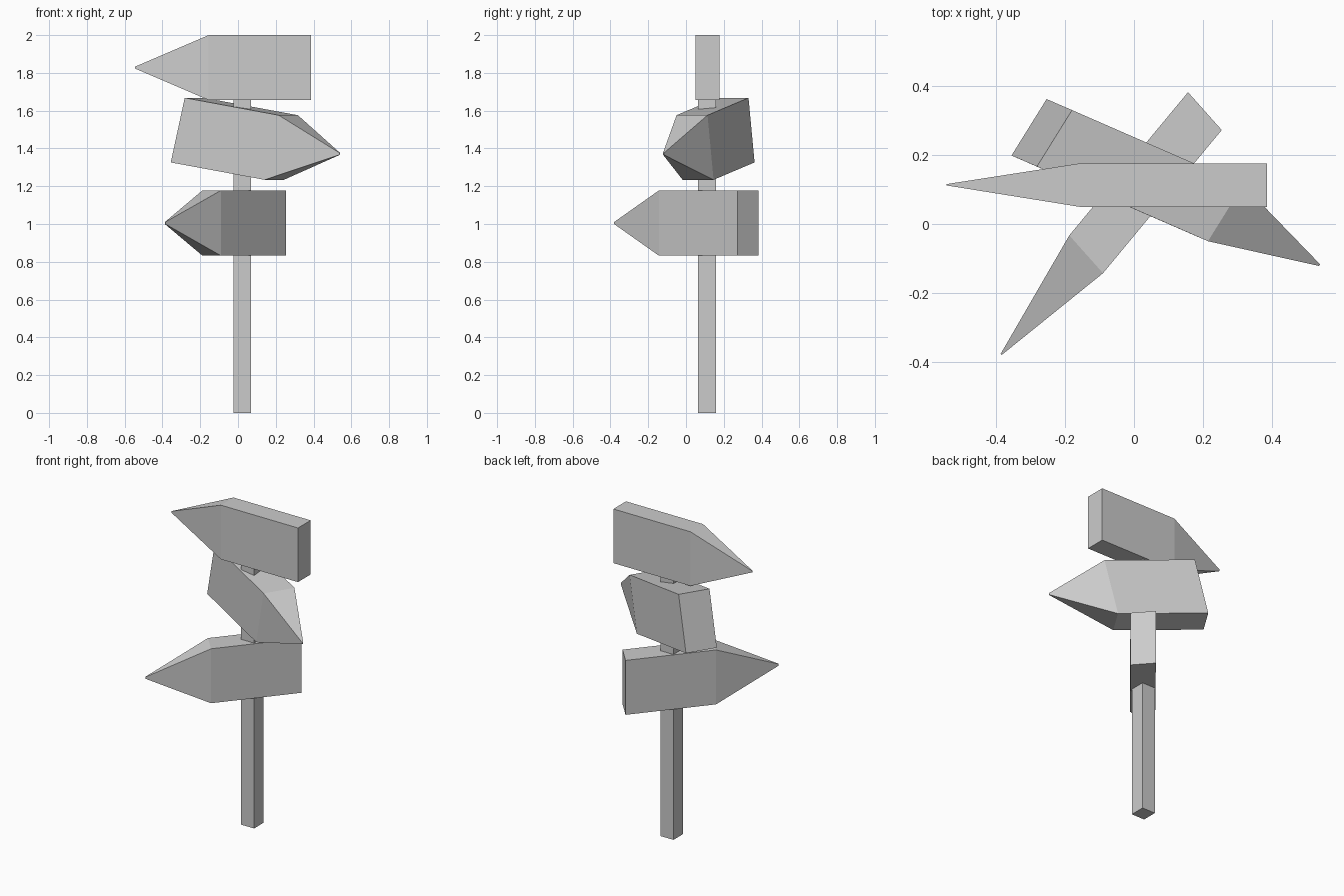
import bpy, bmesh
from mathutils import Vector as V

if "Cube" in bpy.data.objects:
    bpy.data.objects.remove(bpy.data.objects["Cube"])


def make_object(name, rings):
    """Loft matching four-sided rings into a closed flat-shaded solid."""
    bm = bmesh.new()
    loops = [[bm.verts.new(p) for p in ring] for ring in rings]
    bm.faces.new(loops[0])
    bm.faces.new(loops[-1])
    for a, b in zip(loops, loops[1:]):
        for i in range(4):
            j = (i + 1) % 4
            bm.faces.new((a[i], a[j], b[j], b[i]))
    bmesh.ops.recalc_face_normals(bm, faces=bm.faces)
    mesh = bpy.data.meshes.new(name)
    bm.to_mesh(mesh)
    bm.free()
    obj = bpy.data.objects.new(name, mesh)
    bpy.context.collection.objects.link(obj)
    return obj


def ring(centre, side, up, scale=1.0):
    """Four corners around a centre from half-width and half-height vectors."""
    c, s, u = V(centre), V(side) * scale, V(up) * scale
    return [c - s - u, c + s - u, c + s + u, c - s + u]


def arrow_board(name, end, shoulder, tip, side, up):
    make_object(name, [ring(end, side, up), ring(shoulder, side, up),
                       ring(tip, side, up, 0.03)])


# Square post, running up into the top board
half_x, half_y = (0.046, 0, 0), (0, 0.048, 0)
make_object("post", [ring((0.023, 0.111, z), half_x, half_y) for z in (0, 1.8)])

# Top board, pointing left
arrow_board("top_arrow_board", (0.387, 0.113, 1.828), (-0.155, 0.113, 1.828),
            (-0.545, 0.114, 1.828), (0, 0.0635, 0), (0, 0, 0.172))

# Middle board, tilted and pointing right
arrow_board("middle_arrow_board", (-0.268, 0.265, 1.497), (0.229, 0.048, 1.405),
            (0.538, -0.119, 1.371), (0.051, 0.082, 0), (0.037, -0.016, 0.171))

# Bottom board, pointing to the front left
arrow_board("bottom_arrow_board", (0.206, 0.328, 1.005), (-0.139, -0.088, 1.005),
            (-0.386, -0.379, 1.005), (0.049, -0.055, 0), (0, 0, 0.173))
